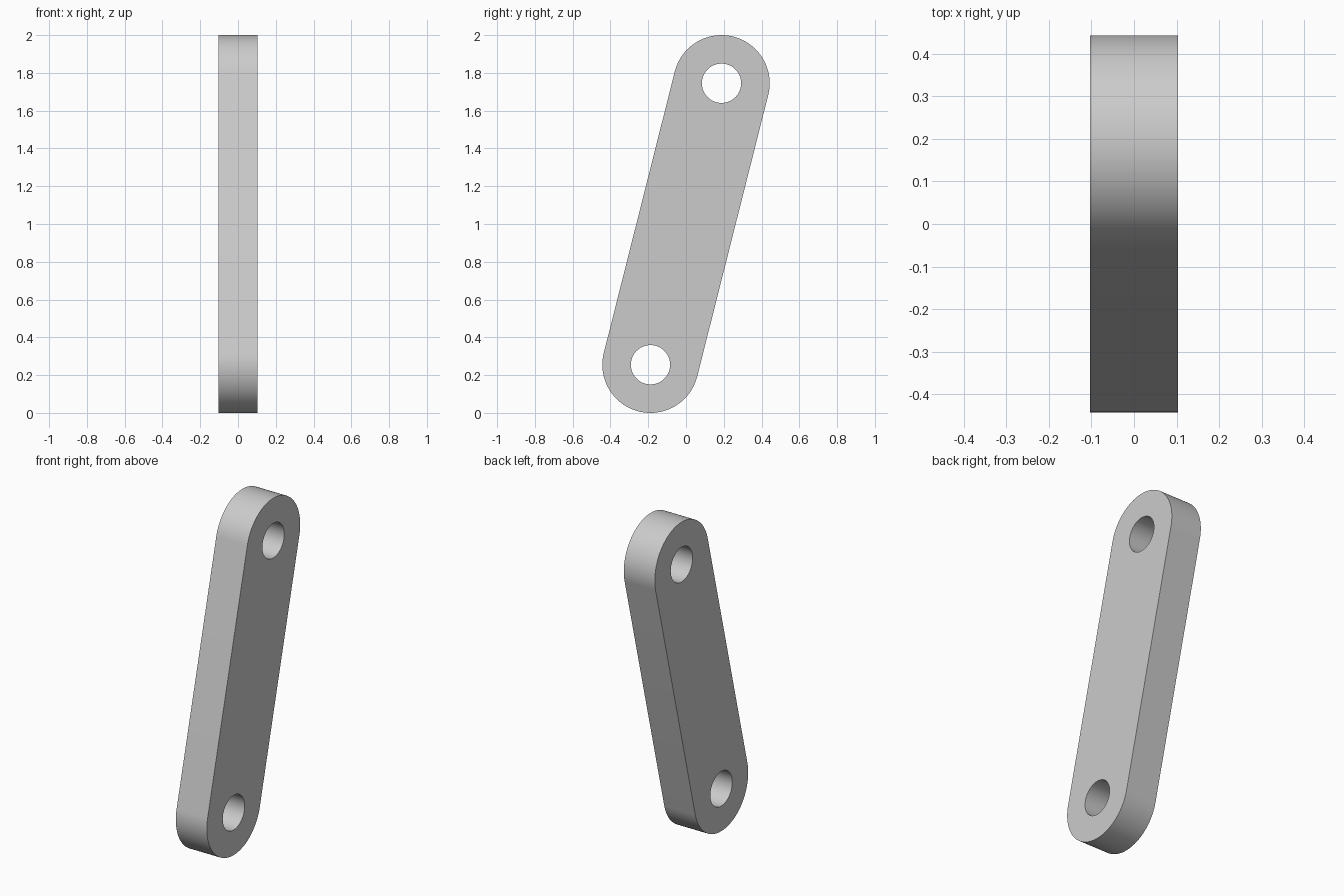
import bpy
import bmesh
from math import sin, cos, pi, atan2, radians
from mathutils import Vector

cube = bpy.data.objects.get("Cube")
if cube:
    bpy.data.objects.remove(cube, do_unlink=True)

HALF_THICK = 0.103
END_RADIUS = 0.255
HOLE_RADIUS = 0.104
TOP = Vector((0, 0.188, 1.745))       # centre of the upper pivot
BOTTOM = Vector((0, -0.188, 0.255))   # centre of the lower pivot
STEPS = 48

grey = bpy.data.materials.new("plain_grey")
grey.use_nodes = True
colour = (0.6, 0.6, 0.6, 1)
grey.diffuse_color = colour
grey.node_tree.nodes["Principled BSDF"].inputs["Base Color"].default_value = colour


def arc(centre, radius, start, sweep, count):
    """Points on an arc in the yz plane."""
    angles = [start + sweep * i / STEPS for i in range(count)]
    return [centre + Vector((0, radius * cos(a), radius * sin(a))) for a in angles]


def add_loop(bm, points):
    """Closed loop of edges on the left-hand face plane."""
    verts = [bm.verts.new(p - Vector((HALF_THICK, 0, 0))) for p in points]
    return [bm.edges.new((v, verts[i - 1])) for i, v in enumerate(verts)]


# Rounded outline: two half circles joined by straight tangents
axis = TOP - BOTTOM
tilt = atan2(axis.z, axis.y)
outline = (arc(TOP, END_RADIUS, tilt - pi / 2, pi, STEPS + 1)
           + arc(BOTTOM, END_RADIUS, tilt + pi / 2, pi, STEPS + 1))

# Flat profile with two pivot holes
bm = bmesh.new()
edges = add_loop(bm, outline)
for centre in (TOP, BOTTOM):
    edges += add_loop(bm, arc(centre, HOLE_RADIUS, 0, 2 * pi, STEPS))
bmesh.ops.triangle_fill(bm, edges=edges, use_beauty=True, normal=(1, 0, 0))

# Thicken the profile into the solid link
result = bmesh.ops.extrude_face_region(bm, geom=bm.faces[:], use_keep_orig=True)
moved = [g for g in result["geom"] if isinstance(g, bmesh.types.BMVert)]
bmesh.ops.translate(bm, verts=moved, vec=(2 * HALF_THICK, 0, 0))
bmesh.ops.recalc_face_normals(bm, faces=bm.faces[:])

mesh = bpy.data.meshes.new("link_bar")
bm.to_mesh(mesh)
bm.free()
mesh.materials.append(grey)
link_bar = bpy.data.objects.new("link_bar", mesh)
bpy.context.collection.objects.link(link_bar)

# Smooth round edges, crisp rims
mesh.shade_smooth()
mesh.set_sharp_from_angle(angle=radians(30))
